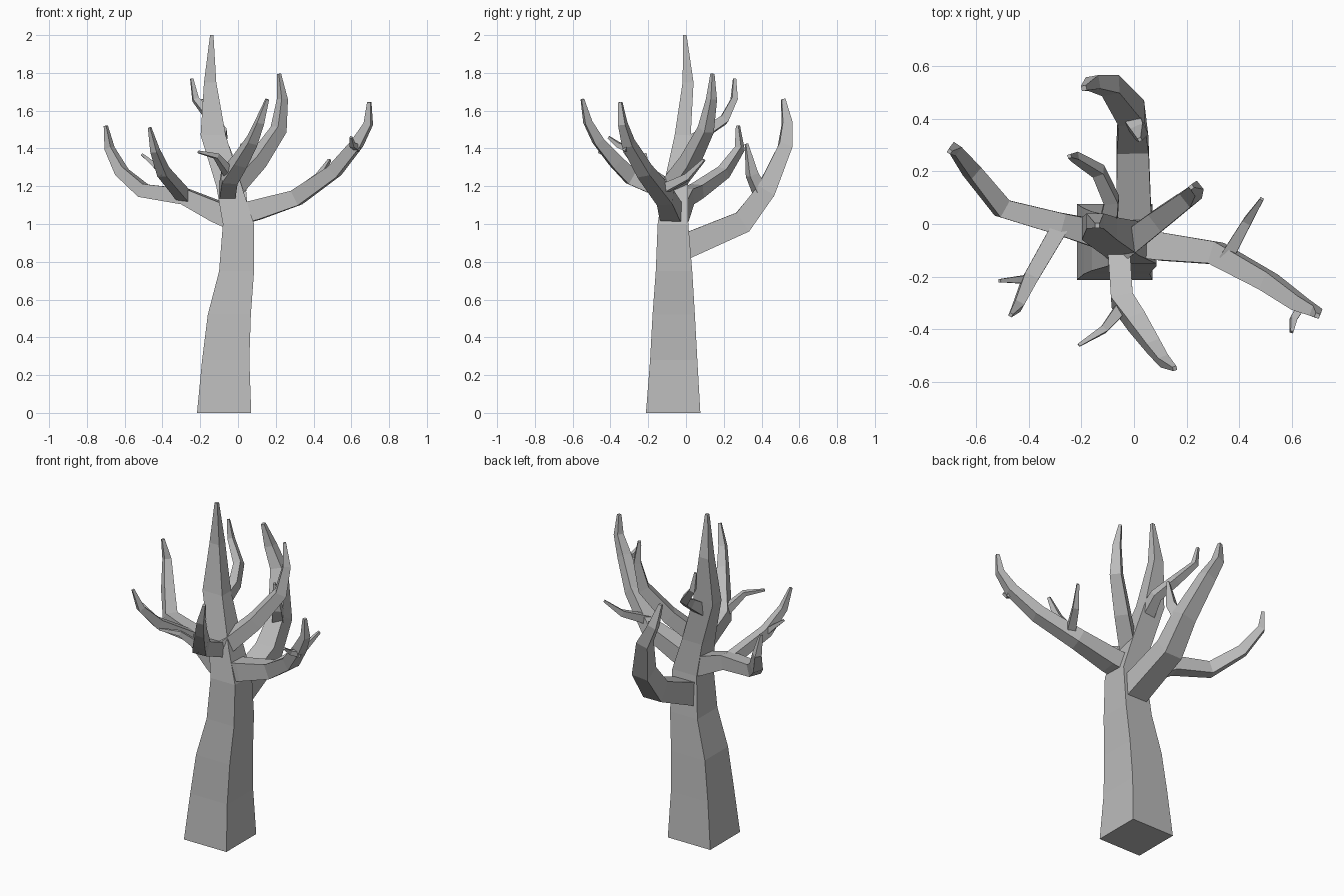
import bpy, bmesh
from mathutils import Vector

bark = bpy.data.materials.new("grey_bark")
bark.diffuse_color = (0.5, 0.5, 0.5, 1)


def skin(name, rings):
    """Join four-cornered rings into a closed, flat-faced tube."""
    bm = bmesh.new()
    loops = [[bm.verts.new(p) for p in ring] for ring in rings]
    for a, b in zip(loops, loops[1:]):
        for i in range(4):
            j = (i + 1) % 4
            bm.faces.new((a[i], a[j], b[j], b[i]))
    bm.faces.new(loops[0][::-1])
    bm.faces.new(loops[-1])
    bmesh.ops.recalc_face_normals(bm, faces=bm.faces)
    mesh = bpy.data.meshes.new(name)
    bm.to_mesh(mesh)
    bm.free()
    mesh.materials.append(bark)
    bpy.context.collection.objects.link(bpy.data.objects.new(name, mesh))


def branch(name, path):
    """Square tube through points (x, y, z, half width)."""
    pts = [Vector(p[:3]) for p in path]
    n = len(pts)
    side, rings = None, []
    for i, p in enumerate(pts):
        t = (pts[min(i + 1, n - 1)] - pts[max(i - 1, 0)]).normalized()
        if side is None:
            side = t.cross(Vector((0, 0, 1)))
        side = (side - t * side.dot(t)).normalized()
        up = side.cross(t)
        r = path[i][3]
        rings.append([p + side * (r * a) + up * (r * b)
                      for a, b in ((-1, -1), (1, -1), (1, 1), (-1, 1))])
    skin(name, rings)


# Trunk and central leader: x0, x1, y0, y1, z
sections = [
    (-.217, .07, -.212, .076, 0), (-.19, .06, -.19, .06, .28),
    (-.16, .068, -.177, .047, .52), (-.10, .085, -.16, .033, .75),
    (-.08, .085, -.15, .012, 1.0), (-.115, .02, -.12, .01, 1.2),
    (-.198, -.065, -.06, .025, 1.47), (-.18, -.115, -.018, .04, 1.75),
    (-.148, -.13, -.015, .003, 2.0)]
skin("trunk", [[(a, c, z), (b, c, z), (b, d, z), (a, d, z)]
               for a, b, c, d, z in sections])

# Main limbs
branch("right_limb", [(0, -.07, 1.05, .055), (.1, -.085, 1.075, .053), (.31, -.11, 1.14, .043),
                      (.51, -.22, 1.28, .036), (.63, -.305, 1.425, .029), (.69, -.335, 1.53, .02),
                      (.695, -.348, 1.645, .009)])
branch("back_limb", [(.0, -.03, .87, .068), (-.005, .30, 1.01, .06), (-.01, .42, 1.17, .05),
                     (-.09, .525, 1.41, .036), (-.155, .535, 1.53, .026), (-.19, .515, 1.66, .01)])
branch("left_limb", [(-.02, -.07, 1.03, .06), (-.11, -.045, 1.065, .055), (-.28, .0, 1.145, .042),
                     (-.5, .06, 1.175, .036), (-.615, .2, 1.275, .029), (-.68, .285, 1.4, .02),
                     (-.7, .275, 1.52, .008)])
branch("front_limb", [(-.06, -.06, 1.15, .042), (-.045, -.29, 1.25, .042), (.01, -.37, 1.33, .036),
                      (.075, -.465, 1.44, .027), (.115, -.52, 1.54, .02), (.155, -.548, 1.66, .008)])
branch("upper_right_limb", [(-.03, -.08, 1.19, .045), (.10, .02, 1.33, .04), (.215, .105, 1.5, .032),
                            (.235, .135, 1.66, .021), (.217, .14, 1.795, .008)])
branch("upper_back_limb", [(-.10, -.01, 1.41, .035), (-.085, .09, 1.48, .027), (-.135, .2, 1.55, .023),
                           (-.225, .255, 1.66, .016), (-.245, .257, 1.77, .007)])

# Twigs
branch("right_inner_twig", [(.35, -.13, 1.18, .025), (.43, .01, 1.25, .017), (.485, .095, 1.34, .007)])
branch("right_outer_twig", [(.635, -.31, 1.40, .016), (.605, -.36, 1.42, .013), (.598, -.41, 1.46, .006)])
branch("back_twig", [(-.01, .41, 1.14, .036), (.02, .35, 1.26, .026), (.022, .32, 1.425, .007)])
branch("left_twig", [(-.28, -.01, 1.14, .032), (-.395, -.21, 1.275, .028), (-.44, -.31, 1.39, .019),
                     (-.468, -.345, 1.51, .007)])
branch("left_small_twig", [(-.395, -.21, 1.27, .018), (-.45, -.212, 1.32, .012), (-.51, -.215, 1.37, .006)])
branch("front_twig", [(-.04, -.31, 1.26, .025), (-.115, -.4, 1.36, .014), (-.21, -.46, 1.382, .006)])
